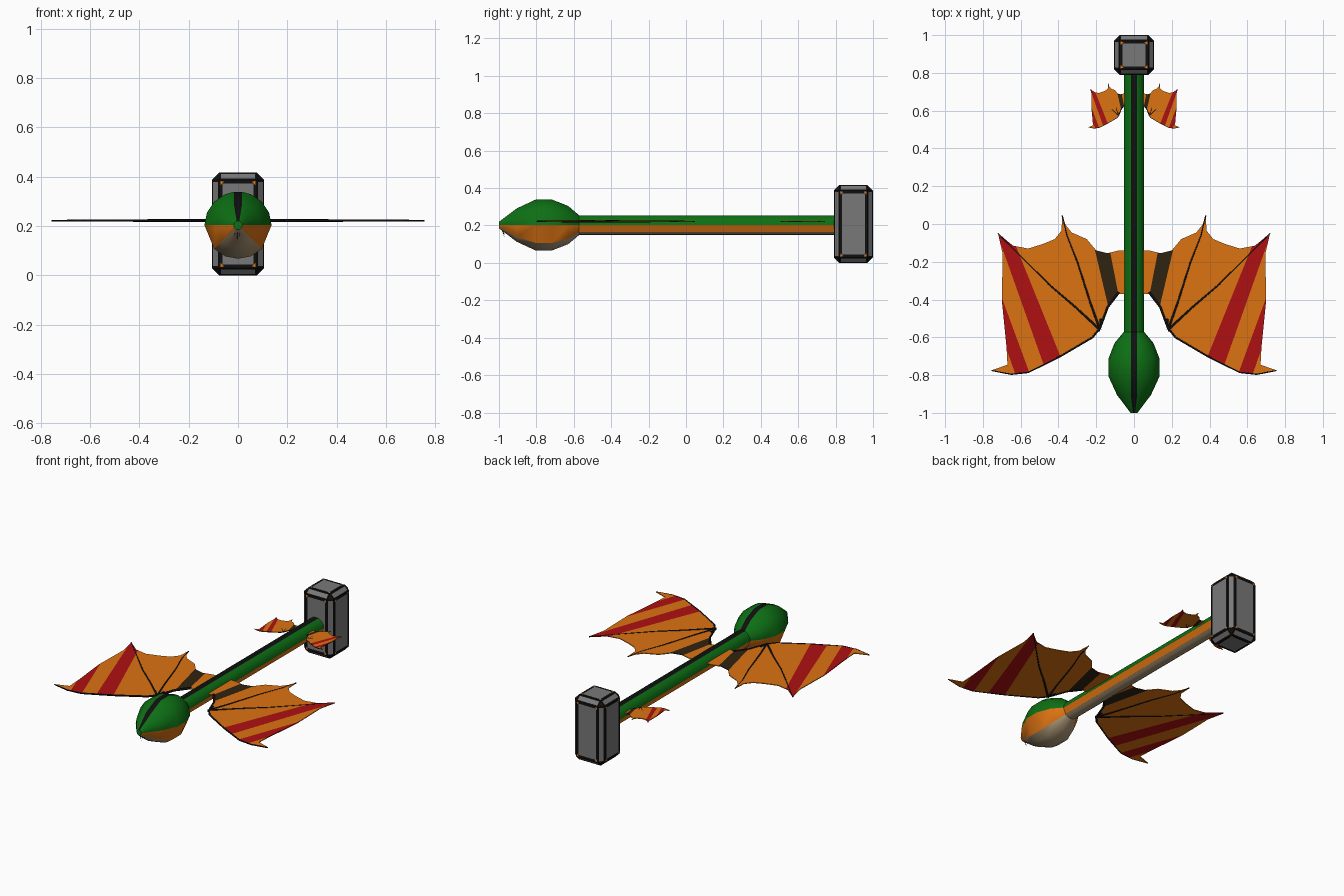
import bpy, bmesh, math
from mathutils import Vector

if "Cube" in bpy.data.objects:
    bpy.data.objects.remove(bpy.data.objects["Cube"])


def mat(name, r, g, b):
    m = bpy.data.materials.new(name)
    m.diffuse_color = (r, g, b, 1)
    m.use_nodes = True
    m.node_tree.nodes["Principled BSDF"].inputs["Base Color"].default_value = m.diffuse_color
    return m


GREEN = mat("green", .004, .16, .007)
BLACK = mat("black", .005, .005, .005)
ORANGE = mat("orange", .72, .17, .006)
BEIGE = mat("beige", .42, .31, .18)
RED = mat("red", .43, .005, .006)
BROWN = mat("dark brown", .03, .017, .006)
GREY = mat("grey", .19, .19, .19)


def finish(name, bm, mats, smooth=False, fix_normals=True):
    if fix_normals:
        bmesh.ops.recalc_face_normals(bm, faces=bm.faces)
    me = bpy.data.meshes.new(name)
    bm.to_mesh(me)
    bm.free()
    for m in mats:
        me.materials.append(m)
    ob = bpy.data.objects.new(name, me)
    bpy.context.collection.objects.link(ob)
    bpy.ops.object.select_all(action='DESELECT')
    ob.select_set(True)
    bpy.context.view_layer.objects.active = ob
    if smooth:
        bpy.ops.object.shade_smooth_by_angle(angle=math.radians(30))
    return ob


# Head and handle: striped cross-section lofted along y
AXIS_Z = .203
ANGLES = [0, 22.5, 45, 67.5, None, None, 112.5, 135, 157.5, 180, 225, 247.5, 270, 292.5, 315]


def section(r):
    s = min(.017, .3 * r)
    top = math.sqrt(r * r - s * s)
    pts = []
    for i, a in enumerate(ANGLES):
        if a is None:
            pts.append((s if i == 4 else -s, top))
        else:
            pts.append((r * math.cos(math.radians(a)), r * math.sin(math.radians(a))))
    return pts


def loft(name, profile):
    bm = bmesh.new()
    rings = [[bm.verts.new((x, y, AXIS_Z + z)) for x, z in section(r)] for y, r in profile]
    n = len(ANGLES)
    for a, b in zip(rings, rings[1:]):
        for i in range(n):
            j = (i + 1) % n
            f = bm.faces.new((a[i], a[j], b[j], b[i]))
            if i == 4:
                f.material_index = 1        # back stripe
            elif i in (9, 14):
                f.material_index = 2        # flanks
            elif i > 9:
                f.material_index = 3        # belly
    bm.faces.new(rings[0])
    bm.faces.new(rings[-1])
    return finish(name, bm, [GREEN, BLACK, ORANGE, BEIGE], smooth=True)


loft("head", [(-1, .018), (-.905, .09), (-.805, .136), (-.715, .136), (-.63, .103), (-.57, .053)])
loft("handle", [(-.6, .054), (.82, .054)])


# Hammer block: chamfered box with framed panels
C = Vector((0, .895, .208))
HALF = Vector((.106, .105, .208))
BEVEL = .03
bm = bmesh.new()
bmesh.ops.create_cube(bm, size=2)
for v in bm.verts:
    v.co = C + Vector([v.co[i] * HALF[i] for i in range(3)])
bmesh.ops.bevel(bm, geom=bm.edges[:], offset=BEVEL, segments=1, affect='EDGES')
bm.normal_update()
flats = [f for f in bm.faces if max(abs(c) for c in f.normal) > .99]
chamfers = [f for f in bm.faces if f not in flats and len(f.verts) == 4]
for f in bm.faces:
    f.material_index = 1
for faces, width in ((flats, .02), (chamfers, .011)):
    bmesh.ops.inset_individual(bm, faces=faces, thickness=width)
    for f in faces:
        f.material_index = 0
finish("hammer_block", bm, [GREY, BLACK])

# Orange triangular corner marks on each flat side of the block
bm = bmesh.new()
for axis in range(3):
    u, w = (axis + 1) % 3, (axis + 2) % 3
    for s in (-1, 1):
        for su in (-1, 1):
            for sw in (-1, 1):
                tri = []
                for du, dw in ((.004, .004), (.021, .006), (.006, .021)):
                    p = Vector((0, 0, 0))
                    p[axis] = s * (HALF[axis] + .002)
                    p[u] = su * (HALF[u] - BEVEL - du)
                    p[w] = sw * (HALF[w] - BEVEL - dw)
                    tri.append(bm.verts.new(C + p))
                f = bm.faces.new(tri)
                f.normal_update()
                if f.normal[axis] * s < 0:
                    f.normal_flip()
finish("block_corner_marks", bm, [ORANGE], fix_normals=False)


# Wings: flat membrane cut along the stripe lines, with dark ribs
OUTLINE = [(.04, -.14), (.08, -.14), (.14, -.155), (.2, -.14), (.25, -.08), (.33, -.045),
           (.362, -.005), (.38, .045), (.384, -.035), (.42, -.08), (.48, -.105), (.56, -.13),
           (.64, -.115), (.72, -.05), (.695, -.16), (.7, -.4), (.675, -.65), (.67, -.745),
           (.755, -.775), (.65, -.795), (.56, -.785), (.39, -.7), (.22, -.6), (.18, -.55),
           (.14, -.44), (.09, -.37), (.04, -.37)]
CUTS = [((.125, -.155), (.085, -.36)), ((.205, -.145), (.145, -.4)),
        ((.62, -.13), (.39, -.7)), ((.70, -.12), (.48, -.74)),
        ((.70, -.39), (.56, -.77)), ((.70, -.59), (.63, -.79))]
RIBS = [[(.18, -.56), (.23, -.42), (.3, -.2), (.355, -.06), (.38, .045)],
        [(.18, -.56), (.31, -.44), (.45, -.32), (.6, -.17), (.72, -.05)],
        [(.08, -.36), (.14, -.44), (.18, -.55), (.22, -.6), (.39, -.7), (.56, -.785),
         (.65, -.795), (.755, -.775)],
        [(.175, -.5), (.185, -.57)]]
WING_Z = .222


def side(x, y, cut):
    (ax, ay), (bx, by) = cut
    return (bx - ax) * (y - ay) - (by - ay) * (x - ax)


def wing(name, sx, scale, ox, oy):
    def place(x, y):
        return Vector((sx * (ox + x * scale), oy + y * scale, WING_Z))

    # membrane
    bm = bmesh.new()
    bm.faces.new([bm.verts.new((x, y, 0)) for x, y in OUTLINE])
    bmesh.ops.triangulate(bm, faces=bm.faces[:])
    for (ax, ay), (bx, by) in CUTS:
        bmesh.ops.bisect_plane(bm, geom=bm.verts[:] + bm.edges[:] + bm.faces[:],
                               plane_co=(ax, ay, 0), plane_no=(by - ay, ax - bx, 0))
    for f in bm.faces:
        c = f.calc_center_median()
        band = sum(side(c.x, c.y, cut) > 0 for cut in CUTS)
        if band == 1 and c.x < .3:
            f.material_index = 1
        elif band in (3, 5) and c.x > .3:
            f.material_index = 2
    for v in bm.verts:
        v.co = place(v.co.x, v.co.y)
    bm.normal_update()
    for f in bm.faces:
        if f.normal.z < 0:
            f.normal_flip()
    ob = finish(name + "_membrane", bm, [ORANGE, BROWN, RED], fix_normals=False)
    mod = ob.modifiers.new("thickness", 'SOLIDIFY')
    mod.thickness = .005
    mod.offset = 0

    # ribs
    cu = bpy.data.curves.new(name + "_ribs", 'CURVE')
    cu.dimensions = '3D'
    cu.bevel_depth = .0075 * max(scale, .45)
    cu.bevel_resolution = 1
    cu.use_fill_caps = True
    for rib in RIBS:
        sp = cu.splines.new('POLY')
        sp.points.add(len(rib) - 1)
        for i, (x, y) in enumerate(rib):
            sp.points[i].co = (*place(x, y), 1)
            sp.points[i].radius = 1 - .55 * i / (len(rib) - 1)
    cu.materials.append(BLACK)
    rob = bpy.data.objects.new(name + "_ribs", cu)
    bpy.context.collection.objects.link(rob)
    bpy.ops.object.select_all(action='DESELECT')
    rob.select_set(True)
    bpy.context.view_layer.objects.active = rob
    bpy.ops.object.convert(target='MESH')


for label, sx in (("right", 1), ("left", -1)):
    wing(label + "_wing", sx, 1, 0, 0)
    wing(label + "_tail_fin", sx, .28, .03, .73)

# Whiskers: thin spikes hanging from the snout
bm = bmesh.new()
for x0, x1, z1 in ((-.007, -.016, .155), (-.002, -.004, .135), (.003, .007, .145), (.008, .018, .16)):
    base = [bm.verts.new((x0 + dx, -.99 + dy, .19)) for dx, dy in ((-.003, 0), (.003, 0), (0, .006))]
    tip = bm.verts.new((x1, -.97, z1))
    for i in range(3):
        bm.faces.new((base[i], base[(i + 1) % 3], tip))
    bm.faces.new(base)
finish("whiskers", bm, [BLACK])
